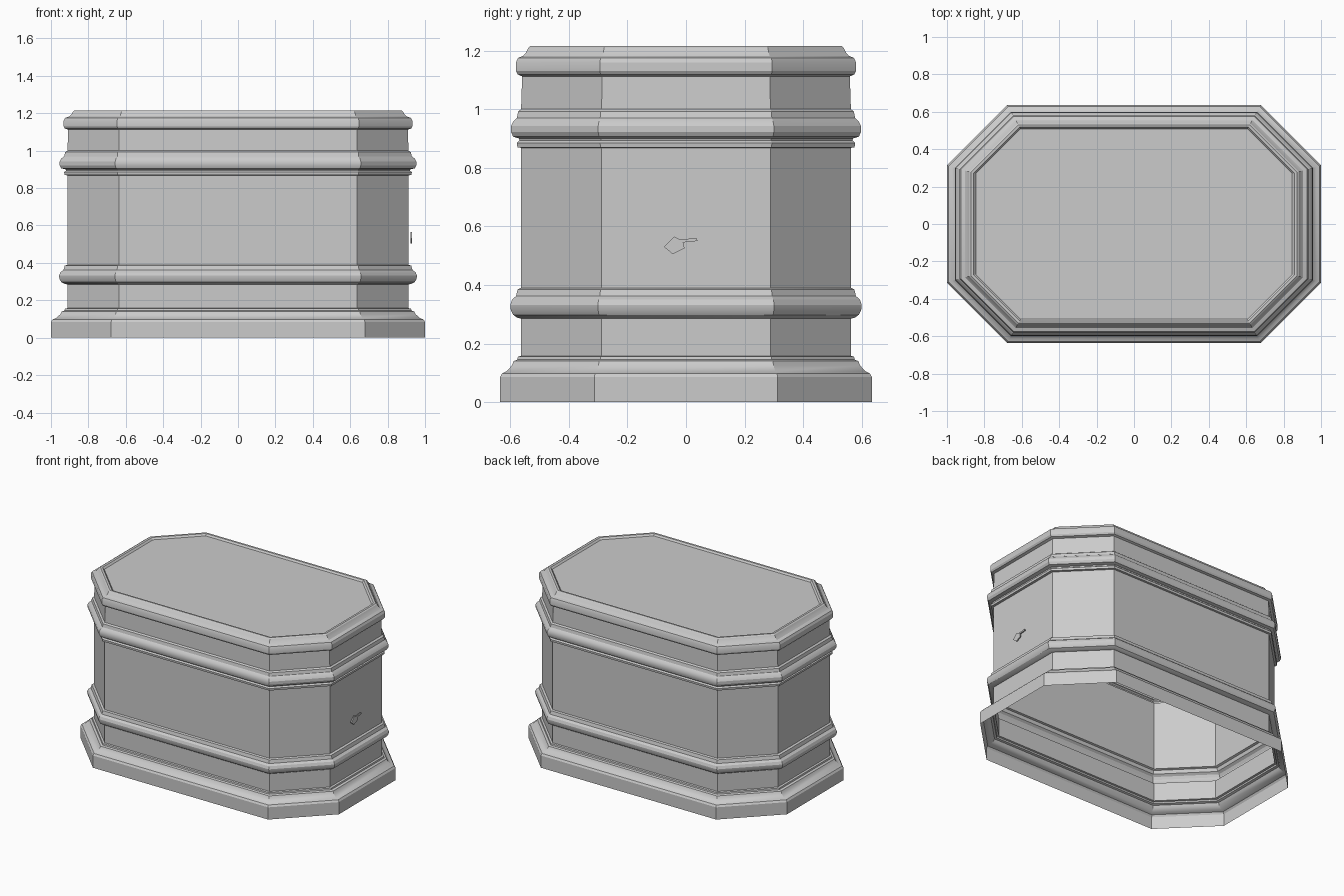
import bpy, bmesh, math

cube = bpy.data.objects.get("Cube")
if cube:
    bpy.data.objects.remove(cube, do_unlink=True)

stone = bpy.data.materials.new("grey_stone")
stone.use_nodes = True
grey = (0.6, 0.6, 0.6, 1)
stone.diffuse_color = grey
stone.node_tree.nodes["Principled BSDF"].inputs["Base Color"].default_value = grey


def octagon(d):
    """Chamfered rectangle, pushed outwards from the wall by d."""
    hx, hy, c = 0.912 + 1.1 * d, 0.563 + 0.9 * d, 0.275 + 0.59 * d
    quarter = [(hx, hy - c), (hx - c, hy)]
    half = quarter + [(-x, y) for x, y in reversed(quarter)]
    return half + [(-x, -y) for x, y in half]


def finish(name, bm, angle=25):
    mesh = bpy.data.meshes.new(name)
    bmesh.ops.recalc_face_normals(bm, faces=bm.faces)
    bm.to_mesh(mesh)
    bm.free()
    mesh.materials.append(stone)
    obj = bpy.data.objects.new(name, mesh)
    bpy.context.collection.objects.link(obj)
    bpy.ops.object.select_all(action="DESELECT")
    obj.select_set(True)
    bpy.context.view_layer.objects.active = obj
    bpy.ops.object.shade_smooth_by_angle(angle=math.radians(angle))
    return obj


def band(name, profile, cap=False):
    """Sweep a profile of (offset, height) round the octagon."""
    bm = bmesh.new()
    rings = [[bm.verts.new((x, y, z)) for x, y in octagon(d)] for d, z in profile]
    for low, high in zip(rings, rings[1:]):
        for i in range(8):
            j = (i + 1) % 8
            bm.faces.new((low[i], low[j], high[j], high[i]))
    if cap:
        bm.faces.new(rings[-1])
    return finish(name, bm)


# Open-bottomed shell, stacked from the floor up
band("plinth", [(0.08, 0), (0.08, 0.085), (0.072, 0.098), (0.055, 0.105),
                (0.035, 0.125), (0.028, 0.14), (0.014, 0.145), (0.012, 0.155), (0, 0.158)])
band("lower_wall", [(0, 0.158), (0, 0.285)])
band("lower_moulding", [(0, 0.285), (0.014, 0.288), (0.03, 0.298), (0.039, 0.315),
                        (0.041, 0.332), (0.034, 0.35), (0.019, 0.362),
                        (0.013, 0.385), (0, 0.39)])
band("main_wall", [(0, 0.39), (0, 0.868)])
band("upper_moulding", [(0, 0.868), (0.014, 0.87), (0.016, 0.885), (0.006, 0.893),
                        (0.008, 0.9), (0.03, 0.906), (0.038, 0.922), (0.038, 0.942),
                        (0.03, 0.958), (0.016, 0.97), (0.011, 0.992), (0, 1.0)])
band("lid_wall", [(0, 1.0), (-0.004, 1.112)])
band("lid_top", [(-0.004, 1.112), (0.012, 1.118), (0.019, 1.13), (0.019, 1.16),
                 (0.012, 1.175), (-0.008, 1.182), (-0.02, 1.195), (-0.028, 1.21),
                 (-0.036, 1.216), (-0.05, 1.215), (-0.06, 1.203)], cap=True)

# Small raised hook on the end wall
bm = bmesh.new()
outline = [(-0.075, 0.53), (-0.045, 0.505), (-0.005, 0.525), (-0.01, 0.545),
           (0.04, 0.55), (0.035, 0.56), (-0.02, 0.555), (-0.04, 0.565)]
face = bm.faces.new([bm.verts.new((0.922, y, z)) for y, z in outline])
side = bmesh.ops.extrude_face_region(bm, geom=[face])
bmesh.ops.translate(bm, vec=(0.008, 0, 0),
                    verts=[v for v in side["geom"] if isinstance(v, bmesh.types.BMVert)])
finish("end_hook", bm)
